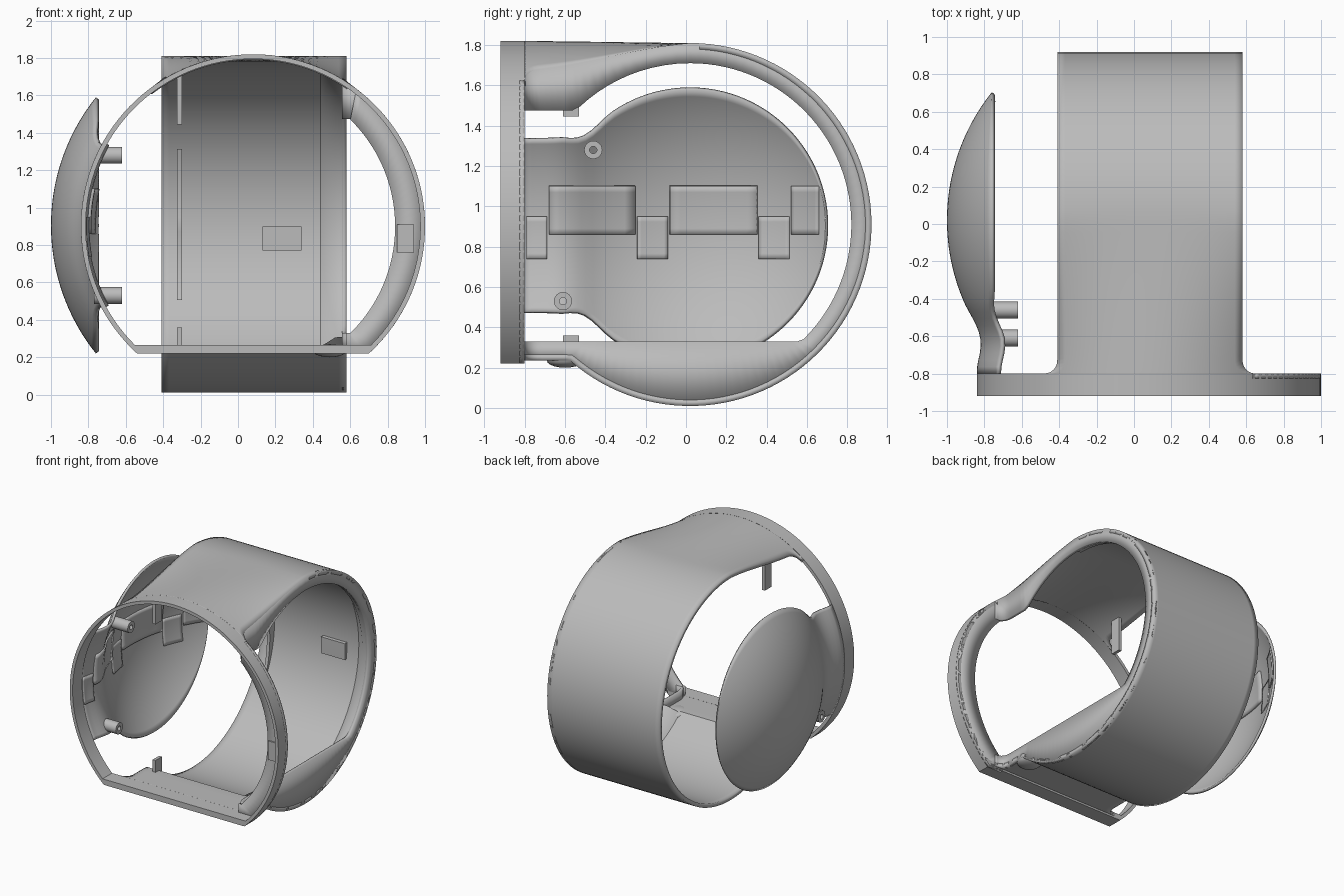
import bpy, bmesh, math
from mathutils import Vector, Matrix

cube = bpy.data.objects.get("Cube")
if cube:
    bpy.data.objects.remove(cube, do_unlink=True)

gray = bpy.data.materials.new("plain gray")
gray.use_nodes = True
gray.diffuse_color = (0.5, 0.5, 0.5, 1)
gray.node_tree.nodes["Principled BSDF"].inputs["Base Color"].default_value = (0.5, 0.5, 0.5, 1)

# Shared dimensions
LEFT, RIGHT = 0.58, -0.41          # ends of the barrel
FRONT, JOIN = -0.92, -0.80         # depth of the front ring
CY, CZ, R = 0.02, 0.91, 0.90       # barrel circle
RX, RZ, RR = 0.08, 0.90, 0.92      # front ring circle
FLOOR = 0.235


def finish(name, bm, thickness=0, direction=None):
    """Turn a bmesh into an object; sheets grow away from `direction`."""
    bmesh.ops.remove_doubles(bm, verts=bm.verts, dist=0.0005)
    bmesh.ops.recalc_face_normals(bm, faces=bm.faces)
    if direction and sum(f.normal.dot(direction(f.calc_center_median())) * f.calc_area()
                         for f in bm.faces) < 0:
        bmesh.ops.reverse_faces(bm, faces=bm.faces)
    mesh = bpy.data.meshes.new(name)
    bm.to_mesh(mesh)
    bm.free()
    obj = bpy.data.objects.new(name, mesh)
    bpy.context.collection.objects.link(obj)
    mesh.materials.append(gray)
    if thickness:
        mod = obj.modifiers.new("wall", 'SOLIDIFY')
        mod.thickness, mod.offset = thickness, -1
        mod.use_even_offset = False
    bpy.ops.object.select_all(action='DESELECT')
    obj.select_set(True)
    bpy.context.view_layer.objects.active = obj
    bpy.ops.object.shade_smooth_by_angle(angle=math.radians(35))
    return obj


def loft(name, rows, thickness=0, direction=None, closed=False):
    """Skin a list of equally long point rows."""
    bm = bmesh.new()
    grid = [[bm.verts.new(p) for p in row] for row in rows]
    pairs = list(zip(grid, grid[1:])) + ([(grid[-1], grid[0])] if closed else [])
    for a, b in pairs:
        for i in range(len(a) - 1):
            bm.faces.new((a[i], a[i + 1], b[i + 1], b[i]))
    return finish(name, bm, thickness, direction)


def box(name, lo, hi):
    bm = bmesh.new()
    lo, hi = Vector(lo), Vector(hi)
    bmesh.ops.create_cube(bm, size=1, matrix=Matrix.Translation((lo + hi) / 2)
                          @ Matrix.Diagonal((*(hi - lo), 1)))
    return finish(name, bm)


def smooth(t):
    t = min(1, max(0, t))
    return t * t * (3 - 2 * t)


def flare(y):
    """Fillet where the barrel ends meet the front ring."""
    d = max(0, 0.07 - (y - JOIN))
    return 0.07 - math.sqrt(max(0, 0.07 ** 2 - d * d))


def ring_top(x):
    return RZ + math.sqrt(max(0, RR ** 2 - (x - RX) ** 2))


# Side profile parameters: roof, round back, floor
ROOF = [JOIN + 0.82 * (i / 22) ** 1.8 for i in range(22)]
ARC = [math.radians(90 - 221.4 * i / 72) for i in range(73)]
UNDER = [JOIN + 0.225 * (1 - i / 12) ** 1.8 for i in range(1, 13)]


def outer_path(x_at):
    pts = []
    for y in ROOF:
        x = x_at(y)
        t = (y - JOIN) / 0.82
        k = (t + smooth(t)) / 2
        pts.append((x, y, ring_top(x) * (1 - k) + (CZ + R) * k))
    pts += [(x_at(0), CY + R * math.cos(a), CZ + R * math.sin(a)) for a in ARC]
    return pts + [(x_at(y), y, FLOOR) for y in UNDER]


def inner_path(x_at, r=0.80):
    pts = [(x_at(y), y, max(1.475, CZ + math.sqrt(max(0, r * r - (y - CY) ** 2)))) for y in ROOF]
    pts += [(x_at(0), CY + r * math.cos(a), max(0.33, CZ + r * math.sin(a))) for a in ARC]
    return pts + [(x_at(y), y, 0.33) for y in UNDER]


def side(u):
    def x_at(y):
        f = flare(y)
        return (RIGHT - f) * (1 - u) + (LEFT + f) * u
    return x_at


def outward(p):
    return Vector((0, p.y - CY, p.z - CZ))


# Barrel: roof blends from the round ring to the straight cylinder
loft("barrel_shell", [outer_path(side(i / 24)) for i in range(25)], 0.03, outward)

# Left end rim, curving into the front ring
loft("left_rim", [outer_path(side(1)), inner_path(side(1))], 0.025, lambda p: Vector((1, 0, 0)))

# Sloped collar inside the left rim
collar = []
for x, r in ((0.565, 0.80), (0.52, 0.805), (0.44, 0.872)):
    collar.append([(x, CY + r * math.cos(a), CZ + r * math.sin(a)) for a in ARC])
loft("inner_collar", collar)

# Front ring with a flat base
cut = math.asin((0.22 - RZ) / RR)


def ring_section(r, base):
    c = math.asin((base - RZ) / r)
    return [(RX + r * math.cos(a), RZ + r * math.sin(a))
            for a in [c + (math.pi - 2 * c) * i / 96 for i in range(97)]]


out, inn = ring_section(RR, 0.22), ring_section(RR - 0.025, 0.265)
out.append(out[0])
inn.append(inn[0])
loft("front_ring", [[(x, y, z) for x, z in sec] for sec, y in
                    ((out, FRONT), (out, JOIN), (inn, JOIN), (inn, FRONT))], closed=True)

# Flange behind the left half of the ring
edge, hole = [], []
for i in range(41):
    t = i / 40
    a = math.radians(53) * (1 - t) + cut * t
    b = math.radians(45.5 - 91 * t)
    edge.append((RX + RR * math.cos(a), JOIN, RZ + RR * math.sin(a)))
    hole.append((0.04 + 0.80 * math.cos(b), JOIN, RZ + 0.80 * math.sin(b)))
edge.append((0.58, JOIN, 0.22))
hole.append((0.58, JOIN, 0.33))
loft("left_flange", [edge, hole], 0.025, lambda p: Vector((0, 1, 0)))


# Side dish: spherical cap whose neck runs into the ring
def dish_x(y, z):
    ball = 0.097 - math.sqrt(1.097 ** 2 - (y - CY) ** 2 - (z - 0.905) ** 2)
    tube = RX - math.sqrt(RR ** 2 - (z - RZ) ** 2)
    k = smooth((y + 0.78) / 0.36)
    return tube * (1 - k) + ball * k


def half_height(y):
    cap = math.sqrt(max(0, 0.685 ** 2 - (y - CY) ** 2))
    neck = 0.435 + 0.5 * max(0, y + 0.70) ** 2
    k = smooth((y + 0.62) / 0.26)
    return neck * (1 - k) + cap * k


def patch(y0, y1, z0, z1, lift, n=8):
    rows = []
    for i in range(n + 1):
        y = y0 + (y1 - y0) * i / n
        zs = [z0 + (z1 - z0) * j / n for j in range(n + 1)]
        rows.append([(dish_x(y, z) + lift, y, z) for z in zs])
    return rows


dish = []
for i in range(65):
    y = JOIN + 1.505 * math.sin(math.pi / 2 * i / 64)
    h = half_height(y) if i < 64 else 0.0001
    zs = [0.905 + h * (j / 20 - 1) for j in range(41)]
    dish.append([(dish_x(y, z), y, z) for z in zs])
loft("side_dish", dish, 0.02, lambda p: Vector((-1, 0, 0)))

# Raised and lowered hinge leaves inside the dish
for y0, y1 in ((-0.68, -0.25), (-0.08, 0.35), (0.52, 0.655)):
    loft("upper_leaf", patch(y0, y1, 0.86, 1.10, 0.036), 0.02, lambda p: Vector((1, 0, 0)))
for y0, y1 in ((-0.79, -0.69), (-0.24, -0.09), (0.36, 0.51)):
    loft("lower_leaf", patch(y0, y1, 0.74, 0.95, 0.03), 0.014, lambda p: Vector((1, 0, 0)))

# Hollow screw posts
for y, z in ((-0.46, 1.28), (-0.61, 0.53)):
    rows = []
    for x, r in ((-0.77, 0.045), (-0.62, 0.045), (-0.62, 0.018), (-0.77, 0.018)):
        rows.append([(x, y + r * math.cos(a), z + r * math.sin(a))
                     for a in [math.tau * i / 24 for i in range(25)]])
    loft("screw_post", rows, closed=True)

# Mounting tabs and rib near the right end
box("upper_tab", (-0.325, -0.61, 1.445), (-0.30, -0.53, 1.72))
box("lower_tab", (-0.325, -0.61, 0.24), (-0.30, -0.53, 0.36))
rib = []
for x, r in ((-0.325, 0.88), (-0.30, 0.88), (-0.30, 0.80), (-0.325, 0.80)):
    rib.append([(x, CY + (r if r > 0.85 else r + 0.06 * abs(i / 10 - 1)) * math.cos(a),
                 CZ + (r if r > 0.85 else r + 0.06 * abs(i / 10 - 1)) * math.sin(a))
                for i, a in enumerate([math.radians(-28 + 2.8 * k) for k in range(21)])])
loft("back_rib", rib, closed=True)

# Clips on the back wall, flange and underside
box("back_clip", (0.13, 0.86, 0.77), (0.34, 0.90, 0.90))
box("flange_clip", (0.85, -0.835, 0.76), (0.94, -0.81, 0.91))
bm = bmesh.new()
bmesh.ops.create_uvsphere(bm, u_segments=20, v_segments=10, radius=1,
                          matrix=Matrix.Translation((0.49, -0.60, 0.235))
                          @ Matrix.Diagonal((0.09, 0.09, 0.035, 1)))
finish("underside_bump", bm)
